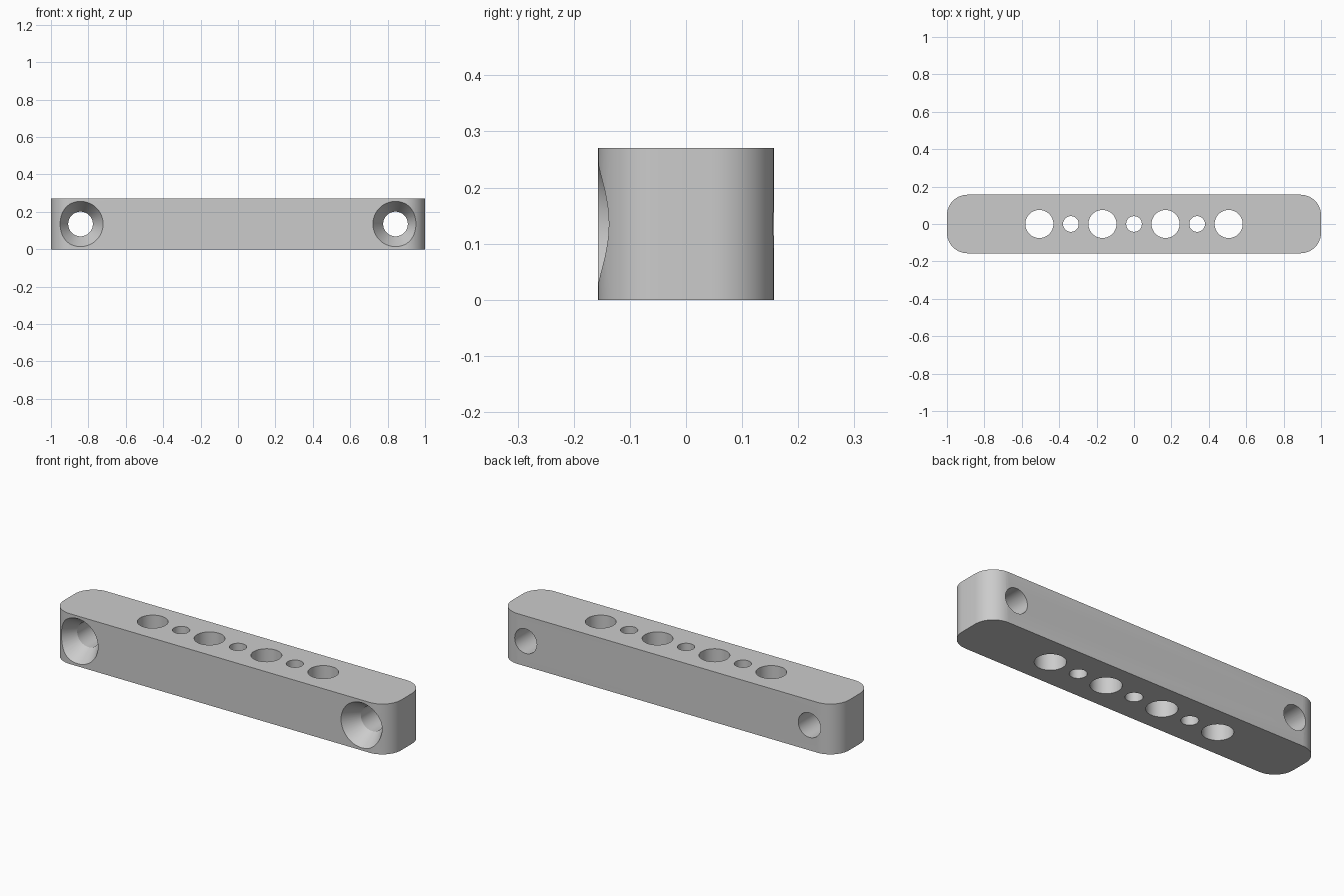
import bpy, bmesh, math
from mathutils import Matrix

cube = bpy.data.objects.get("Cube")
if cube:
    bpy.data.objects.remove(cube, do_unlink=True)

WIDTH, DEPTH, HEIGHT, CORNER = 2.0, 0.313, 0.27, 0.11

grey = bpy.data.materials.new("plain grey")
grey.use_nodes = True
colour = (0.6, 0.6, 0.6, 1)
grey.diffuse_color = colour
grey.node_tree.nodes["Principled BSDF"].inputs["Base Color"].default_value = colour


def make_object(name, bm):
    bmesh.ops.recalc_face_normals(bm, faces=bm.faces)
    mesh = bpy.data.meshes.new(name)
    bm.to_mesh(mesh)
    bm.free()
    mesh.materials.append(grey)
    obj = bpy.data.objects.new(name, mesh)
    bpy.context.collection.objects.link(obj)
    return obj


def turned_solid(name, profile, matrix, sides=48):
    """Solid of revolution through (radius, height) points."""
    bm = bmesh.new()
    rings = []
    for radius, height in profile:
        ring = bmesh.ops.create_circle(bm, segments=sides, radius=radius,
                                       matrix=matrix @ Matrix.Translation((0, 0, height)))
        rings.append(ring["verts"])
    for low, high in zip(rings, rings[1:]):
        for i in range(sides):
            j = (i + 1) % sides
            bm.faces.new((low[i], low[j], high[j], high[i]))
    bm.faces.new(rings[0])
    bm.faces.new(rings[-1])
    return make_object(name, bm)


# Bar with rounded upright corners
bm = bmesh.new()
bmesh.ops.create_cube(bm, size=1, matrix=Matrix.Translation((0, 0, HEIGHT / 2))
                      @ Matrix.Diagonal((WIDTH, DEPTH, HEIGHT, 1)))
upright = [e for e in bm.edges if abs(e.verts[0].co.z - e.verts[1].co.z) > HEIGHT / 2]
bmesh.ops.bevel(bm, geom=upright, offset=CORNER, segments=12, profile=0.5, affect='EDGES')
bar = make_object("mounting_bar", bm)

# Row of alternating large and small holes through the top
cutters = []
for i in range(-3, 4):
    radius = 0.075 if i % 2 else 0.042
    cutters.append(turned_solid("row_hole_cutter", [(radius, -0.1), (radius, HEIGHT + 0.1)],
                                Matrix.Translation((i * 0.1687, 0, 0))))

# Countersunk screw holes from front to back
RIM, BORE, SINK, LEAD = 0.121, 0.066, 0.09, 0.02
flare = RIM + LEAD * (RIM - BORE) / SINK
for side in (-1, 1):
    place = Matrix.Translation((side * 0.842, -DEPTH / 2, HEIGHT / 2)) @ Matrix.Rotation(-math.pi / 2, 4, 'X')
    cutters.append(turned_solid("screw_hole_cutter",
                                [(flare, -LEAD), (BORE, SINK), (BORE, DEPTH + 0.1)], place))

# Cut the holes
bpy.ops.object.select_all(action='DESELECT')
bar.select_set(True)
bpy.context.view_layer.objects.active = bar
for cutter in cutters:
    cutter.hide_render = True
    cut = bar.modifiers.new("hole", 'BOOLEAN')
    cut.operation = 'DIFFERENCE'
    cut.solver = 'EXACT'
    cut.object = cutter
    bpy.ops.object.modifier_apply(modifier=cut.name)
    bpy.data.objects.remove(cutter, do_unlink=True)

bpy.ops.object.shade_smooth_by_angle(angle=math.radians(25))
